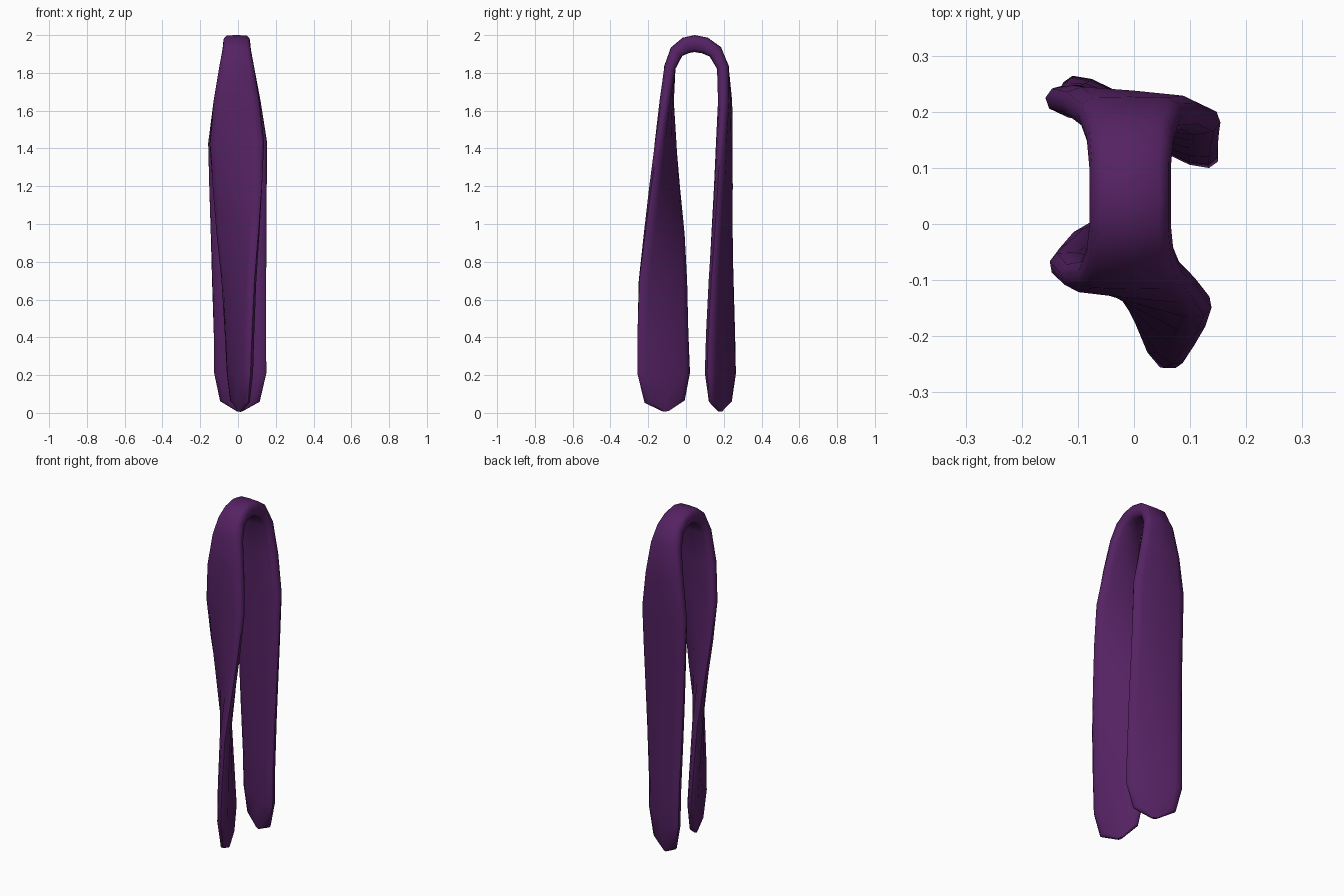
import bpy, bmesh, math
from mathutils import Vector

# Stations along the strip, front hem -> over the fold -> back hem:
# centre x, y, z, yaw in degrees, width, thickness
STATIONS = [
    (0.01, -0.105, 0.008, -68, 0.03, 0.015),
    (0.01, -0.113, 0.06, -68, 0.23, 0.04),
    (0.01, -0.118, 0.21, -68, 0.30, 0.06),
    (0.008, -0.122, 0.42, -64, 0.30, 0.06),
    (0.005, -0.122, 0.70, -57, 0.30, 0.06),
    (0.0, -0.115, 0.95, -43, 0.295, 0.06),
    (-0.003, -0.113, 1.20, -28, 0.295, 0.06),
    (-0.006, -0.108, 1.43, -16, 0.30, 0.06),
    (-0.008, -0.102, 1.65, -6, 0.245, 0.06),
    (-0.007, -0.085, 1.83, 0, 0.185, 0.062),
    (-0.007, -0.05, 1.912, 0, 0.155, 0.075),
    (-0.007, 0.0, 1.946, 0, 0.145, 0.088),
    (-0.007, 0.045, 1.955, 0, 0.145, 0.09),
    (-0.007, 0.10, 1.945, 0, 0.145, 0.088),
    (-0.007, 0.155, 1.912, 0, 0.155, 0.078),
    (-0.007, 0.195, 1.83, 0, 0.185, 0.065),
    (-0.005, 0.207, 1.65, -5, 0.25, 0.062),
    (-0.002, 0.203, 1.43, -8, 0.315, 0.06),
    (0.0, 0.198, 1.20, -11, 0.31, 0.06),
    (0.003, 0.191, 0.95, -15, 0.305, 0.06),
    (0.006, 0.186, 0.70, -20, 0.305, 0.06),
    (0.010, 0.183, 0.42, -25, 0.305, 0.06),
    (0.012, 0.182, 0.21, -27, 0.31, 0.06),
    (0.010, 0.182, 0.06, -27, 0.235, 0.04),
    (0.008, 0.180, 0.008, -27, 0.03, 0.015),
]

# Rounded flat cross-section, in fractions of width and thickness
SECTION = [(0.5, 0), (0.47, 0.3), (0.36, 0.48), (0, 0.5), (-0.36, 0.48), (-0.47, 0.3),
           (-0.5, 0), (-0.47, -0.3), (-0.36, -0.48), (0, -0.5), (0.36, -0.48), (0.47, -0.3)]


def sweep(name, stations, section):
    """Skin rings of the section along the stations and close both ends."""
    bm = bmesh.new()
    centres = [Vector(s[:3]) for s in stations]
    rings = []
    for i, (x, y, z, yaw, w, t) in enumerate(stations):
        tangent = (centres[min(i + 1, len(centres) - 1)] - centres[max(i - 1, 0)]).normalized()
        a = math.radians(yaw)
        across = Vector((math.cos(a), math.sin(a), 0))
        across = (across - tangent * across.dot(tangent)).normalized()
        normal = tangent.cross(across)
        rings.append([bm.verts.new(centres[i] + across * u * w + normal * v * t)
                      for u, v in section])
    n = len(section)
    for r0, r1 in zip(rings, rings[1:]):
        for k in range(n):
            bm.faces.new((r0[k], r0[(k + 1) % n], r1[(k + 1) % n], r1[k]))
    bm.faces.new(rings[0])
    bm.faces.new(rings[-1])
    bmesh.ops.recalc_face_normals(bm, faces=bm.faces)
    mesh = bpy.data.meshes.new(name)
    bm.to_mesh(mesh)
    bm.free()
    obj = bpy.data.objects.new(name, mesh)
    bpy.context.collection.objects.link(obj)
    return obj


# Draped cloth strip
stole = sweep("draped_stole", STATIONS, SECTION)
purple = bpy.data.materials.new("purple_cloth")
purple.diffuse_color = (0.09, 0.016, 0.125, 1)
stole.data.materials.append(purple)

bpy.context.view_layer.objects.active = stole
stole.select_set(True)
bpy.ops.object.shade_smooth_by_angle(angle=math.radians(50))
